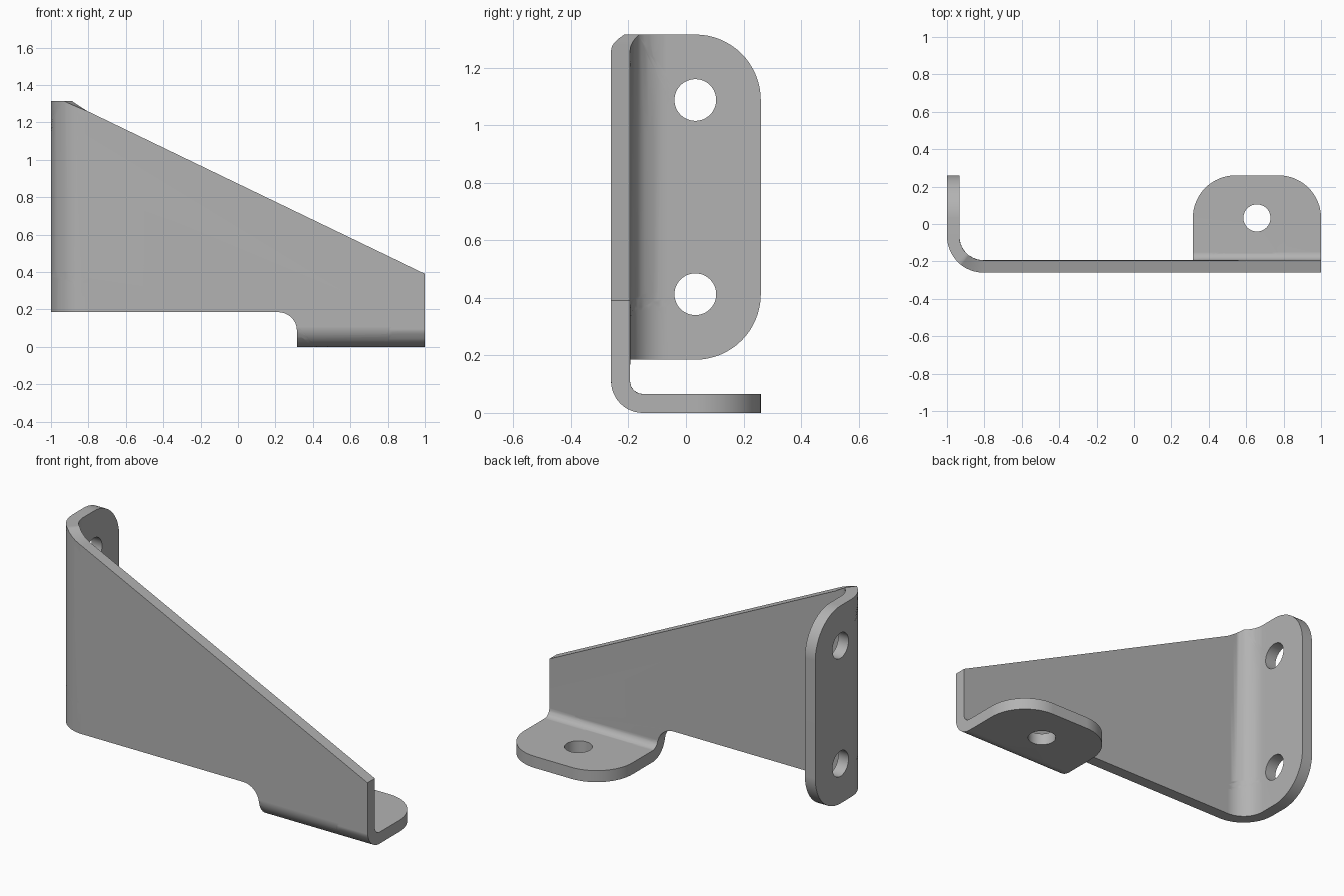
import bpy, bmesh, math
from mathutils import Vector

cube = bpy.data.objects.get("Cube")
if cube:
    bpy.data.objects.remove(cube, do_unlink=True)

# Sheet dimensions
T = 0.066                      # thickness
FRONT = -0.26                  # outer face of the web
SIDE_X, SIDE_R = -0.805, 0.195   # start and outer radius of the side bend
FOOT_Z, FOOT_R = 0.11, 0.11      # start and outer radius of the foot bend
BEND_STEPS = 12
CORNER = 0.2275
HOLE_R = 0.0725
TOP, BOTTOM = 1.315, 0.185
FOOT_LEFT = 0.315


def arc_length(radius):
    return (radius - T / 2) * math.pi / 2


def flat(start, radius, y):
    """Flat-sheet coordinate of depth y on a folded flange."""
    return start - arc_length(radius) - (y - FRONT - radius)


def fold(coord, start, radius, t):
    """Fold a flat coordinate below start backwards by a right angle."""
    d = start - coord
    a = min(d / (radius - T / 2), math.pi / 2)
    s = d - a * (radius - T / 2)
    r = radius - t
    along = start - r * math.sin(a) - s * math.cos(a)
    return along, FRONT + radius - r * math.cos(a) + s * math.sin(a)


def rounded(points, steps=16):
    """Polygon outline with a radius at each corner."""
    out = []
    for i, (x, z, r) in enumerate(points):
        p = Vector((x, z))
        if r == 0:
            out.append(p)
            continue
        a = (Vector(points[i - 1][:2]) - p).normalized()
        b = (Vector(points[(i + 1) % len(points)][:2]) - p).normalized()
        centre = p + (a + b) * r
        for k in range(steps + 1):
            w = k / steps * math.pi / 2
            out.append(centre - b * r * math.cos(w) - a * r * math.sin(w))
    return out


def circle(x, z, r, n=48):
    return [Vector((x + r * math.cos(k * math.tau / n), z + r * math.sin(k * math.tau / n)))
            for k in range(n)]


# Flat blank: outline and three bolt holes
side_end = flat(SIDE_X, SIDE_R, 0.26)
foot_end = flat(FOOT_Z, FOOT_R, 0.26)
slope = (1.26 - 0.39) / (1 - SIDE_X)
outline = rounded([
    (side_end, TOP, CORNER), (side_end, BOTTOM, CORNER),
    (FOOT_LEFT, BOTTOM, 0.1), (FOOT_LEFT, foot_end, CORNER),
    (1, foot_end, CORNER), (1, 0.39, 0),
    (1 - (TOP - 0.39) / slope, TOP, 0)])
hole_y = 0.26 - CORNER
side_hole = flat(SIDE_X, SIDE_R, hole_y)
loops = [outline,
         circle(side_hole, TOP - CORNER, HOLE_R),
         circle(side_hole, BOTTOM + CORNER, HOLE_R),
         circle((FOOT_LEFT + 1) / 2, flat(FOOT_Z, FOOT_R, hole_y), HOLE_R)]

bm = bmesh.new()
for loop in loops:
    vs = [bm.verts.new((p.x, 0, p.y)) for p in loop]
    for i, v in enumerate(vs):
        bm.edges.new((vs[i - 1], v))
bmesh.ops.triangle_fill(bm, edges=bm.edges[:], use_beauty=True, normal=(0, -1, 0))

# Bend lines
for axis, start, radius in ((Vector((1, 0, 0)), SIDE_X, SIDE_R),
                            (Vector((0, 0, 1)), FOOT_Z, FOOT_R)):
    for k in range(BEND_STEPS + 1):
        pos = start - arc_length(radius) * k / BEND_STEPS
        bmesh.ops.bisect_plane(bm, geom=bm.verts[:] + bm.edges[:] + bm.faces[:],
                               dist=1e-5, plane_co=axis * pos, plane_no=axis)

# Thickness, then folding of both flanges
res = bmesh.ops.extrude_face_region(bm, geom=bm.faces[:])
for v in res["geom"]:
    if isinstance(v, bmesh.types.BMVert):
        v.co.y = T
for v in bm.verts:
    x, t, z = v.co
    y = FRONT + t
    if x < SIDE_X:
        x, y = fold(x, SIDE_X, SIDE_R, t)
    elif z < FOOT_Z:
        z, y = fold(z, FOOT_Z, FOOT_R, t)
    v.co = (x, y, z)
bmesh.ops.dissolve_limit(bm, angle_limit=math.radians(1), verts=bm.verts[:], edges=bm.edges[:])
bmesh.ops.recalc_face_normals(bm, faces=bm.faces[:])

mesh = bpy.data.meshes.new("folded_bracket")
bm.to_mesh(mesh)
bm.free()
bracket = bpy.data.objects.new("folded_bracket", mesh)
bpy.context.collection.objects.link(bracket)

# Grey metal
metal = bpy.data.materials.new("grey_metal")
metal.use_nodes = True
colour = (0.45, 0.45, 0.45, 1)
metal.diffuse_color = colour
metal.node_tree.nodes["Principled BSDF"].inputs["Base Color"].default_value = colour
mesh.materials.append(metal)

# Smooth bends, sharp rims
bpy.ops.object.select_all(action='DESELECT')
bracket.select_set(True)
bpy.context.view_layer.objects.active = bracket
bpy.ops.object.shade_smooth_by_angle(angle=math.radians(30))
weighted = bracket.modifiers.new("even_normals", 'WEIGHTED_NORMAL')
weighted.keep_sharp = True
